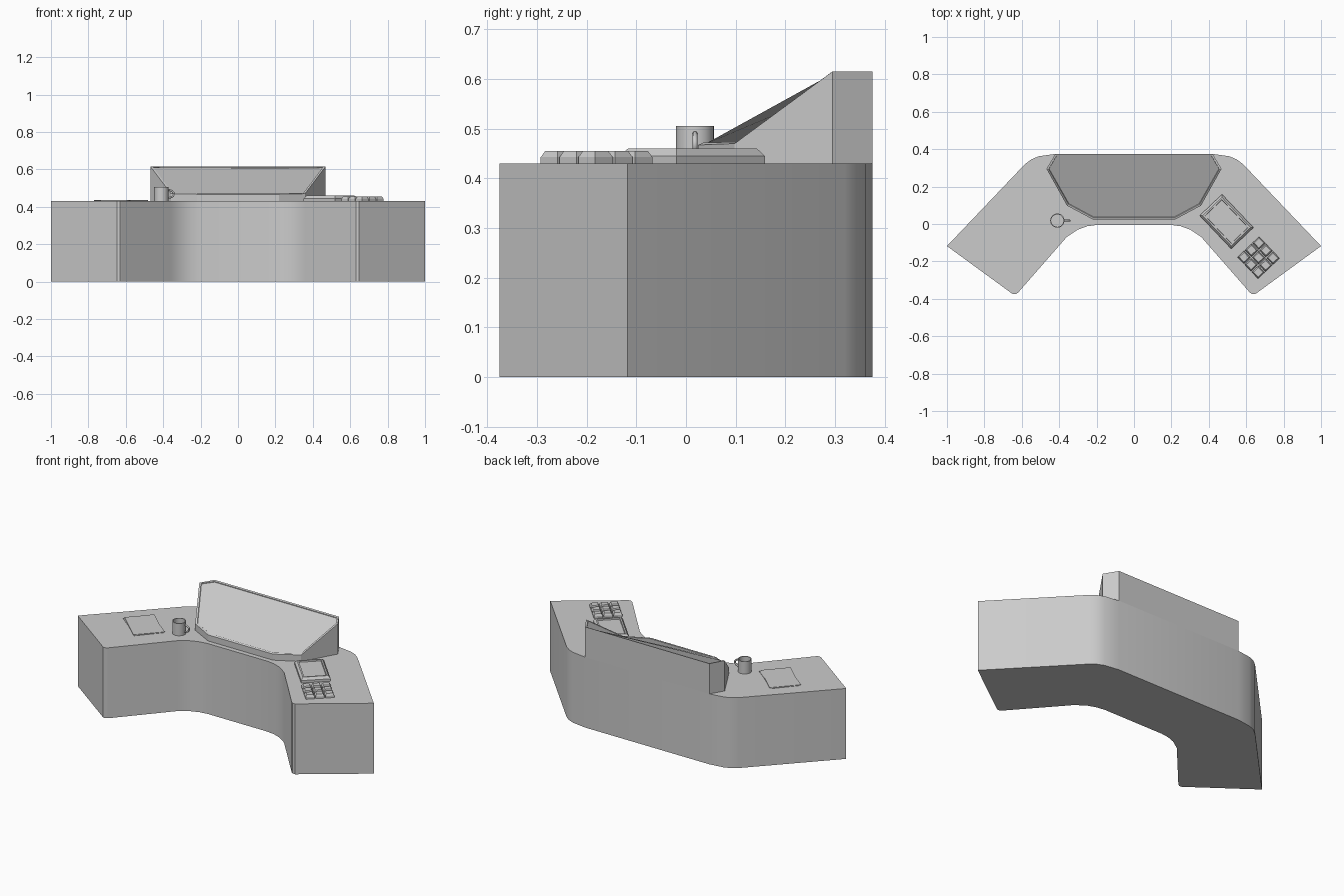
import bpy, bmesh, math
from mathutils import Matrix, Vector

if "Cube" in bpy.data.objects:
    bpy.data.objects.remove(bpy.data.objects["Cube"], do_unlink=True)

grey = bpy.data.materials.new("plain_grey")
grey.use_nodes = True
GREY = (0.6, 0.6, 0.6, 1)
grey.diffuse_color = GREY
grey.node_tree.nodes["Principled BSDF"].inputs["Base Color"].default_value = GREY

TOP = 0.43  # desk surface height


def finish(bm, name, smooth=False):
    bmesh.ops.recalc_face_normals(bm, faces=bm.faces)
    mesh = bpy.data.meshes.new(name)
    bm.to_mesh(mesh)
    bm.free()
    mesh.materials.append(grey)
    obj = bpy.data.objects.new(name, mesh)
    bpy.context.collection.objects.link(obj)
    if smooth:
        bpy.ops.object.select_all(action='DESELECT')
        obj.select_set(True)
        bpy.context.view_layer.objects.active = obj
        bpy.ops.object.shade_smooth_by_angle(angle=math.radians(30))
    return obj


def mirrored(half):
    """Close a right-hand outline by mirroring it across x = 0."""
    return half + [(-p[0],) + tuple(p[1:]) for p in reversed(half)]


def prism(points, base):
    """Solid between a flat base and an outline whose points carry their own height."""
    bm = bmesh.new()
    low = [bm.verts.new((x, y, base)) for x, y, z in points]
    high = [bm.verts.new(p) for p in points]
    n = len(points)
    bm.faces.new(low[::-1])
    lid = bm.faces.new(high)
    for i in range(n):
        j = (i + 1) % n
        bm.faces.new((low[i], low[j], high[j], high[i]))
    lid.normal_update()
    return bm, lid


def recess(bm, face, border, depth):
    """Inset a face and sink it, leaving a raised rim."""
    bmesh.ops.inset_individual(bm, faces=[face], thickness=border)
    bmesh.ops.inset_individual(bm, faces=[face], thickness=0.002, depth=-depth)


def chamfered_block(name, centre, angle, size, height, chamfer, rim=None):
    """Rotated block on the desk with sloped upper edges and an optional sunken top."""
    w, d = size[0] / 2, size[1] / 2
    bm, lid = prism([(-w, -d, height / 2), (w, -d, height / 2),
                     (w, d, height / 2), (-w, d, height / 2)], 0)
    bmesh.ops.inset_individual(bm, faces=[lid], thickness=chamfer, depth=height / 2)
    if rim:
        recess(bm, lid, *rim)
    bm.transform(Matrix.Translation((*centre, TOP)) @ Matrix.Rotation(angle, 4, 'Z'))
    return finish(bm, name)


# Desk body: angled wings joined by a rounded middle
desk_half = [(0.20, -0.005), (0.25, -0.012), (0.30, -0.03), (0.36, -0.07),
             (0.62, -0.367), (0.632, -0.375), (0.648, -0.375), (1.0, -0.118),
             (0.583, 0.32), (0.55, 0.345), (0.51, 0.362), (0.42, 0.375)]
bm, lid = prism([(x, y, TOP) for x, y in mirrored(desk_half)], 0)
finish(bm, "desk_body", smooth=True)

# Sloped console with a sunken screen
console_half = [(0.22, 0.024, 0.467), (0.358, 0.098, 0.47),
                (0.468, 0.295, 0.615), (0.42, 0.375, 0.615)]
bm, lid = prism(mirrored(console_half), TOP)
recess(bm, lid, 0.012, 0.004)
finish(bm, "screen_console")

# Control pad and keypad on the left wing
turn = math.radians(-46.5)
chamfered_block("control_pad", (0.495, 0.013), turn, (0.245, 0.165), 0.03, 0.016,
                (0.012, 0.008))
for row in range(3):
    for col in range(3):
        offset = Matrix.Rotation(turn, 3, 'Z') @ Vector((col - 1, row - 1, 0)) * 0.055
        chamfered_block(f"key_{row}_{col}", (0.666 + offset.x, -0.18 + offset.y),
                        turn, (0.049, 0.049), 0.025, 0.009)

# Mug: hollow cup with a ring handle
bm = bmesh.new()
bmesh.ops.create_cone(bm, cap_ends=True, segments=32, radius1=0.038, radius2=0.038,
                      depth=0.075)
rim = max(bm.faces, key=lambda f: f.calc_center_median().z)
bmesh.ops.inset_individual(bm, faces=[rim], thickness=0.005)
floor = bmesh.ops.extrude_discrete_faces(bm, faces=[rim])["faces"][0]
bmesh.ops.translate(bm, verts=floor.verts, vec=(0, 0, -0.066))
bm.transform(Matrix.Translation((-0.41, 0.018, TOP + 0.0375)))
finish(bm, "mug", smooth=True)

# Handle swept as a half ring, its ends buried in the mug wall
path = bpy.data.curves.new("mug_handle", 'CURVE')
path.dimensions = '3D'
path.bevel_depth = 0.005
path.bevel_resolution = 2
spline = path.splines.new('POLY')
steps = 12
spline.points.add(steps)
for i, point in enumerate(spline.points):
    a = math.pi * (i / steps - 0.5)
    point.co = (-0.374 + 0.031 * math.cos(a), 0.018, 0.469 + 0.021 * math.sin(a), 1)
path.materials.append(grey)
bpy.context.collection.objects.link(bpy.data.objects.new("mug_handle", path))

# Loose stack of paper on the right wing
for i, twist in enumerate((-41, -38, -43)):
    bm = bmesh.new()
    bmesh.ops.create_cube(bm, size=1)
    bm.transform(Matrix.Translation((-0.625, -0.015, TOP + 0.001 + 0.002 * i))
                 @ Matrix.Rotation(math.radians(twist), 4, 'Z')
                 @ Matrix.Diagonal((0.235, 0.17, 0.002, 1)))
    finish(bm, f"paper_sheet_{i + 1}")
